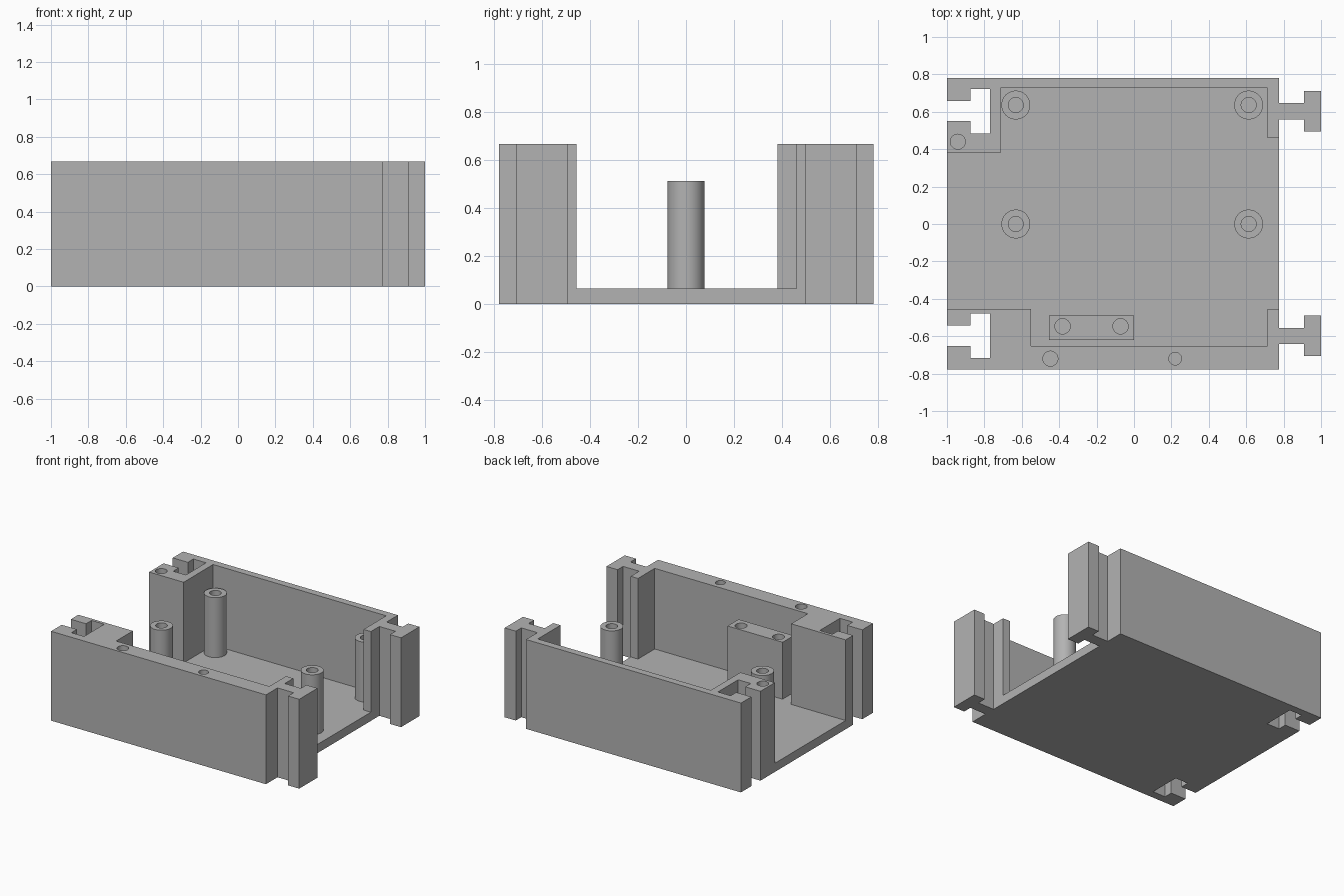
import bpy, bmesh, math

if "Cube" in bpy.data.objects:
    bpy.data.objects.remove(bpy.data.objects["Cube"])

H, FLOOR, POST, BLOCK = 0.667, 0.065, 0.512, 0.49

grey = bpy.data.materials.new("plain grey")
grey.diffuse_color = (0.45, 0.45, 0.45, 1)
grey.use_nodes = True
grey.node_tree.nodes["Principled BSDF"].inputs["Base Color"].default_value = grey.diffuse_color


def prism(name, pts, z0, z1):
    """Extrude a closed plan outline between two heights."""
    bm = bmesh.new()
    face = bm.faces.new([bm.verts.new((x, y, z0)) for x, y in pts])
    ext = bmesh.ops.extrude_face_region(bm, geom=[face])
    top = [v for v in ext["geom"] if isinstance(v, bmesh.types.BMVert)]
    bmesh.ops.translate(bm, verts=top, vec=(0, 0, z1 - z0))
    bmesh.ops.recalc_face_normals(bm, faces=bm.faces)
    me = bpy.data.meshes.new(name)
    bm.to_mesh(me)
    bm.free()
    me.materials.append(grey)
    ob = bpy.data.objects.new(name, me)
    bpy.context.collection.objects.link(ob)
    return ob


def circle(x, y, r, n=48):
    return [(x + r * math.cos(2 * math.pi * i / n),
             y + r * math.sin(2 * math.pi * i / n)) for i in range(n)]


def rect(x0, x1, y0, y1):
    return [(x0, y0), (x1, y0), (x1, y1), (x0, y1)]


def cut(ob, cutter):
    """Subtract the cutter, then discard it."""
    cutter.hide_render = True
    m = ob.modifiers.new("cut", 'BOOLEAN')
    m.operation, m.solver, m.object = 'DIFFERENCE', 'EXACT', cutter
    bpy.context.view_layer.objects.active = ob
    bpy.ops.object.modifier_apply(modifier=m.name)
    bpy.data.objects.remove(cutter)


def smooth(ob):
    bpy.ops.object.select_all(action='DESELECT')
    ob.select_set(True)
    bpy.context.view_layer.objects.active = ob
    bpy.ops.object.shade_smooth_by_angle(angle=math.radians(30))


def tongue(c):
    """T-shaped connector on the right edge, from low y to high y."""
    return [(0.775, c - 0.043), (0.908, c - 0.043), (0.908, c - 0.108), (1, c - 0.108),
            (1, c + 0.108), (0.908, c + 0.108), (0.908, c + 0.043), (0.775, c + 0.043)]


def slot(c):
    """Matching T-shaped slot on the left edge, from high y to low y."""
    return [(-1, c + 0.054), (-0.875, c + 0.054), (-0.875, c + 0.119), (-0.77, c + 0.119),
            (-0.77, c - 0.119), (-0.875, c - 0.119), (-0.875, c - 0.054), (-1, c - 0.054)]


# Case: full outline with connectors and slots, hollowed down to the floor
outline = ([(-1, -0.777), (0.775, -0.777)] + tongue(-0.598) + tongue(0.603)
           + [(0.775, 0.78), (-1, 0.78)] + slot(0.604) + slot(-0.597))
case = prism("case", outline, 0, H)
cavity = [(-1.1, -0.455), (-0.55, -0.455), (-0.55, -0.652), (0.715, -0.652),
          (0.715, -0.455), (1.1, -0.455), (1.1, 0.46), (0.715, 0.46),
          (0.715, 0.727), (-0.715, 0.727), (-0.715, 0.38), (-1.1, 0.38)]
cut(case, prism("cavity_cutter", cavity, FLOOR, H + 0.2))

# Screw holes in the wall tops
for x, y, r in [(-0.447, -0.72, 0.04), (0.22, -0.72, 0.034), (-0.942, 0.44, 0.04)]:
    cut(case, prism("hole_cutter", circle(x, y, r), H - 0.3, H + 0.1))
smooth(case)

# Hollow standoff posts
for x in (-0.632, 0.613):
    for y in (0, 0.636):
        post = prism("standoff_post", circle(x, y, 0.077), FLOOR, POST)
        cut(post, prism("hole_cutter", circle(x, y, 0.04), 0, POST + 0.1))
        smooth(post)

# Mounting block with two holes
block = prism("mounting_block", rect(-0.455, 0, -0.62, -0.49), FLOOR, BLOCK)
for x in (-0.382, -0.072):
    cut(block, prism("hole_cutter", circle(x, -0.547, 0.041), BLOCK - 0.3, BLOCK + 0.1))
smooth(block)
